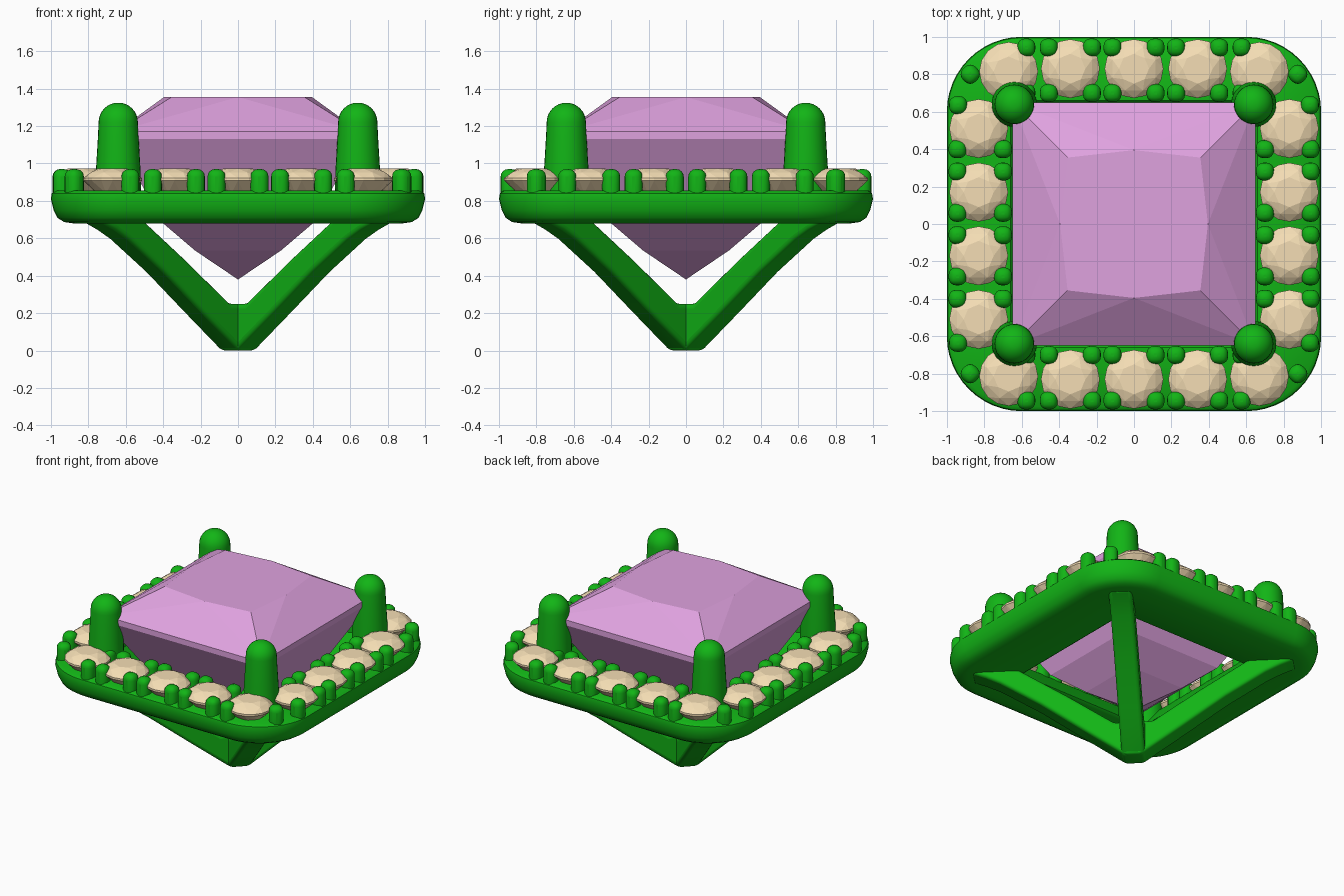
import bpy, bmesh, math
from mathutils import Matrix, Vector

if "Cube" in bpy.data.objects:
    bpy.data.objects.remove(bpy.data.objects["Cube"])


def material(name, rgb):
    m = bpy.data.materials.new(name)
    m.diffuse_color = (*rgb, 1)
    m.use_nodes = True
    m.node_tree.nodes["Principled BSDF"].inputs["Base Color"].default_value = m.diffuse_color
    return m


METAL = material("green_metal", (0.006, 0.46, 0.008))
PINK = material("pink_gem", (0.74, 0.36, 0.74))
CREAM = material("cream_gem", (0.91, 0.73, 0.46))


def finish(bm, name, mat, smooth=None, bevel=0):
    bmesh.ops.recalc_face_normals(bm, faces=bm.faces[:])
    me = bpy.data.meshes.new(name)
    bm.to_mesh(me)
    bm.free()
    me.materials.append(mat)
    ob = bpy.data.objects.new(name, me)
    bpy.context.collection.objects.link(ob)
    if bevel:
        b = ob.modifiers.new("bevel", 'BEVEL')
        b.width, b.segments, b.limit_method = bevel, 4, 'ANGLE'
    if smooth:
        bpy.ops.object.select_all(action='DESELECT')
        ob.select_set(True)
        bpy.context.view_layer.objects.active = ob
        bpy.ops.object.shade_smooth_by_angle(angle=math.radians(smooth))
    return ob


def hull(points, name, mat):
    bm = bmesh.new()
    for p in points:
        bm.verts.new(p)
    bmesh.ops.convex_hull(bm, input=bm.verts[:])
    bmesh.ops.dissolve_limit(bm, angle_limit=0.01, verts=bm.verts[:], edges=bm.edges[:])
    return finish(bm, name, mat)


def circle(n, r, z, turn=0.0):
    return [(r * math.cos(2 * math.pi * (i + turn) / n),
             r * math.sin(2 * math.pi * (i + turn) / n), z) for i in range(n)]


def square(h, z):
    return [(h, h, z), (-h, h, z), (-h, -h, z), (h, -h, z)]


def mirrored(x, y):
    return sorted({(x * sx, y * sy) for sx in (1, -1) for sy in (1, -1)})


# Halo frame: rounded-square loops swept around a cross-section (half size, z)
def rounded_square(bm, half, z, seg=12):
    r = max(0.04, half - 0.6)
    c = half - r
    verts = []
    for q, (sx, sy) in enumerate(((1, 1), (-1, 1), (-1, -1), (1, -1))):
        for i in range(seg + 1):
            a = math.pi / 2 * (q + i / seg)
            verts.append(bm.verts.new((sx * c + r * math.cos(a), sy * c + r * math.sin(a), z)))
    return verts


bm = bmesh.new()
section = [(0.66, 0.855), (0.975, 0.855), (0.995, 0.84), (1.0, 0.81), (0.985, 0.75),
           (0.965, 0.71), (0.93, 0.687), (0.88, 0.68), (0.56, 0.68), (0.54, 0.695), (0.60, 0.78)]
loops = [rounded_square(bm, h, z) for h, z in section]
for a, b in zip(loops, loops[1:] + loops[:1]):
    n = len(a)
    for i in range(n):
        bm.faces.new((a[i], a[(i + 1) % n], b[(i + 1) % n], b[i]))
finish(bm, "halo_frame", METAL, 40)

# Small bead prongs holding the halo stones: one quadrant, mirrored
spots = [(x, y, 0) for x in (0.115, 0.225, 0.455, 0.575) for y in (0.943, 0.70)]
spots += [(x, y, 0) for y in (0.06, 0.28, 0.40) for x in (0.943, 0.70)]
spots += [(0.94, 0.635, 0), (0.875, 0.80, 45)]
bm = bmesh.new()
for px, py, turn in spots:
    for x, y in mirrored(px, py):
        a = math.radians(turn if x * y > 0 else -turn)
        bmesh.ops.create_cube(bm, size=1, matrix=Matrix.Translation((x, y, 0.86))
                              @ Matrix.Rotation(a, 4, 'Z') @ Matrix.Diagonal((0.096, 0.096, 0.22, 1)))
finish(bm, "bead_prongs", METAL, 60, bevel=0.04)

# Round faceted halo stones, sharing one mesh
stone_points = (circle(8, 0.08, 0.972) + circle(8, 0.125, 0.953, 0.5) + circle(16, 0.157, 0.922)
                + circle(16, 0.157, 0.908) + circle(8, 0.09, 0.84, 0.5) + [(0, 0, 0.77)])
first = None
count = 0
for px, py in ((0, 0.83), (0.34, 0.83), (0.67, 0.815), (0.83, 0.51), (0.83, 0.17)):
    for x, y in mirrored(px, py):
        count += 1
        if first is None:
            first = ob = hull(stone_points, "halo_stone_1", CREAM)
        else:
            ob = bpy.data.objects.new(f"halo_stone_{count}", first.data)
            bpy.context.collection.objects.link(ob)
        ob.location = (x, y, 0)

# Square centre gem: bulged table, girdle band and curved pavilion
gem = square(0.355, 1.355) + circle(4, 0.395, 1.355)
for h, z in ((0.65, 1.17), (0.65, 1.13), (0.54, 0.93), (0.40, 0.68), (0.23, 0.535)):
    gem += square(h, z)
gem.append((0, 0, 0.38))
hull(gem, "centre_gem", PINK)

# Corner prongs: lathed posts with domed tops
post = [(0.122, 0.70), (0.12, 0.95), (0.108, 1.15)]
post += [(0.105 * math.cos(t * math.pi / 16), 1.22 + 0.105 * math.sin(t * math.pi / 16)) for t in range(8)]
for k, (x, y) in enumerate(mirrored(0.64, 0.64)):
    bm = bmesh.new()
    rings = [[bm.verts.new(p) for p in circle(28, r, z)] for r, z in post]
    for a, b in zip(rings, rings[1:]):
        for i in range(28):
            bm.faces.new((a[i], a[(i + 1) % 28], b[(i + 1) % 28], b[i]))
    bm.faces.new(rings[-1])
    bm.faces.new(rings[0])
    ob = finish(bm, f"corner_prong_{k + 1}", METAL, 40)
    ob.location = (x, y, 0)

# Basket struts: two crossed V profiles running along the diagonals
side = [(0.06, 0.0), (0.34, 0.205), (0.63, 0.42), (0.90, 0.595), (1.00, 0.645), (1.10, 0.685),
        (1.08, 0.73), (0.83, 0.73), (0.76, 0.68), (0.45, 0.475), (0.13, 0.25)]
outline = side + [(-r, z) for r, z in reversed(side)]
for k, ang in enumerate((45, 135)):
    bm = bmesh.new()
    face = bm.faces.new([bm.verts.new((r, -0.08, z)) for r, z in outline])
    ext = bmesh.ops.extrude_face_region(bm, geom=[face])
    bmesh.ops.translate(bm, vec=Vector((0, 0.16, 0)),
                        verts=[v for v in ext["geom"] if isinstance(v, bmesh.types.BMVert)])
    ob = finish(bm, f"basket_strut_{k + 1}", METAL, 50, bevel=0.025)
    ob.rotation_euler.z = math.radians(ang)
